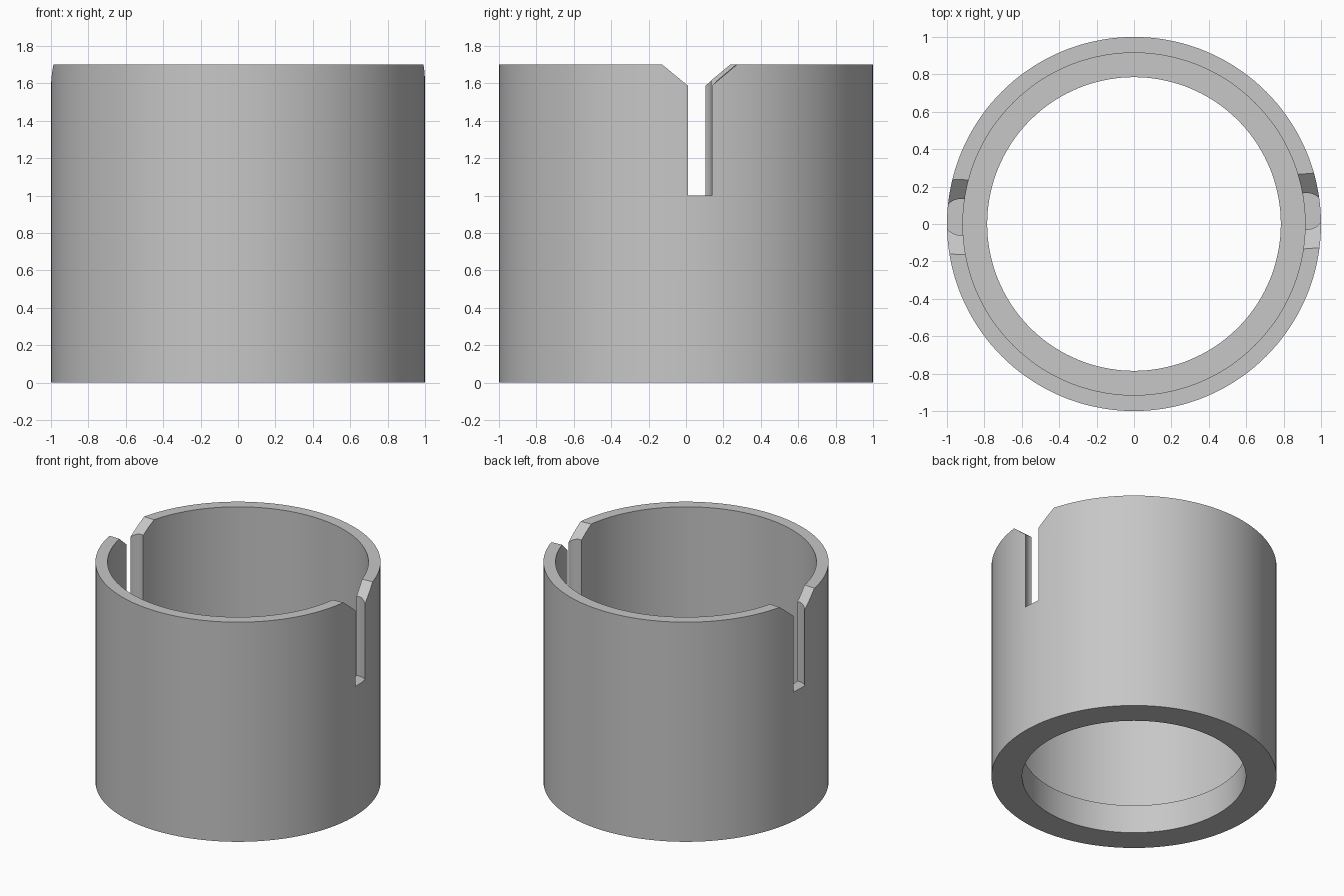
import bpy, bmesh, math
from mathutils import Matrix, Vector

cube = bpy.data.objects.get("Cube")
if cube:
    bpy.data.objects.remove(cube)

HEIGHT = 1.7
OUTER, BORE, HOLE = 1.0, 0.915, 0.785

grey = bpy.data.materials.new("plain grey")
grey.use_nodes = True
colour = (0.57, 0.57, 0.57, 1)
grey.diffuse_color = colour
grey.node_tree.nodes["Principled BSDF"].inputs["Base Color"].default_value = colour


def add_object(name, bm):
    bmesh.ops.recalc_face_normals(bm, faces=bm.faces)
    mesh = bpy.data.meshes.new(name)
    bm.to_mesh(mesh)
    bm.free()
    mesh.materials.append(grey)
    obj = bpy.data.objects.new(name, mesh)
    bpy.context.collection.objects.link(obj)
    return obj


def revolve(name, profile, steps=144):
    bm = bmesh.new()
    verts = [bm.verts.new((r, 0, z)) for r, z in profile]
    edges = [bm.edges.new((v, verts[i - 1])) for i, v in enumerate(verts)]
    bmesh.ops.spin(bm, geom=verts + edges, cent=(0, 0, 0), axis=(0, 0, 1),
                   angle=math.tau, steps=steps, use_duplicate=False)
    bmesh.ops.remove_doubles(bm, verts=bm.verts, dist=1e-5)
    return add_object(name, bm)


def slot_cutter(name, angle):
    # Round upright slot
    bm = bmesh.new()
    bmesh.ops.create_cone(bm, cap_ends=True, segments=32, radius1=0.0975,
                          radius2=0.0975, depth=1,
                          matrix=Matrix.Translation((0.925, 0, 1.5)))
    bm.transform(Matrix.Rotation(angle, 4, "Z"))
    return add_object(name, bm)


def mouth_cutter(name, angle):
    # V-shaped lead-in at the rim
    bm = bmesh.new()
    slope, half = 0.83, 0.3
    tip = HEIGHT - 0.2 * slope
    face = bm.faces.new([bm.verts.new((0.8, y, z)) for y, z in
                         ((0, tip), (half, tip + half * slope), (-half, tip + half * slope))])
    grown = bmesh.ops.extrude_face_region(bm, geom=[face])["geom"]
    bmesh.ops.translate(bm, vec=Vector((0.3, 0, 0)),
                        verts=[v for v in grown if isinstance(v, bmesh.types.BMVert)])
    bm.transform(Matrix.Rotation(angle, 4, "Z"))
    return add_object(name, bm)


# Sleeve with a stepped bore
sleeve = revolve("sleeve", [(HOLE, 0), (OUTER, 0), (OUTER, HEIGHT),
                            (BORE, HEIGHT), (BORE, 0.22), (HOLE, 0.22)])

# Keyed slots on both sides, slightly off the centre line
for side, angle in (("left", math.radians(4.25)), ("right", math.radians(177.7))):
    for make, part in ((slot_cutter, "slot"), (mouth_cutter, "mouth")):
        cutter = make(f"{side}_{part}_cutter", angle)
        cutter.hide_render = True
        cutter.hide_set(True)
        cut = sleeve.modifiers.new(cutter.name, "BOOLEAN")
        cut.operation = "DIFFERENCE"
        cut.solver = "EXACT"
        cut.object = cutter

# Smooth walls with sharp rims
bpy.ops.object.select_all(action="DESELECT")
sleeve.select_set(True)
bpy.context.view_layer.objects.active = sleeve
for cut in list(sleeve.modifiers):
    bpy.ops.object.modifier_apply(modifier=cut.name)
bpy.ops.object.shade_smooth_by_angle(angle=math.radians(30))
